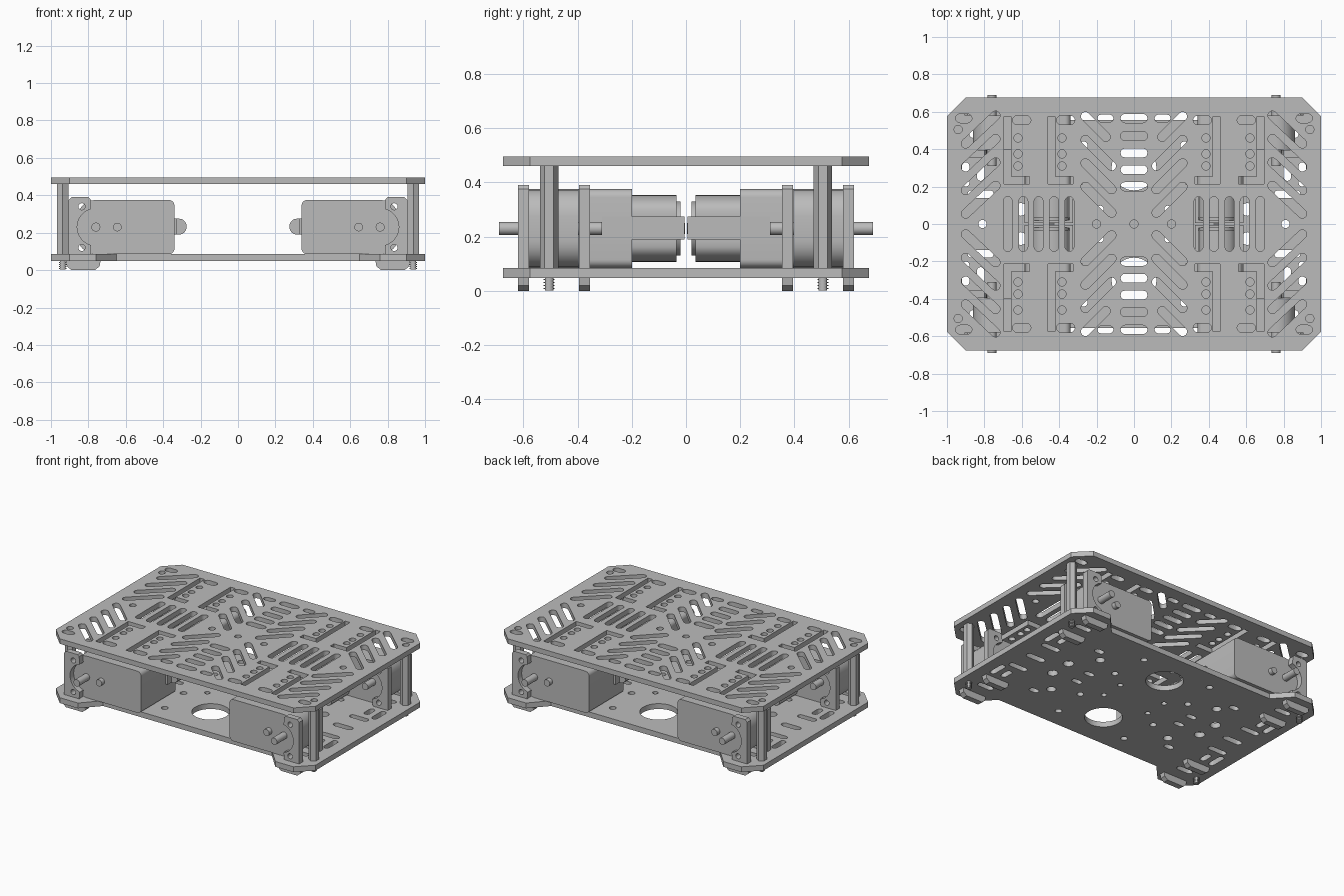
import bpy, math
from mathutils import Matrix

cube = bpy.data.objects.get("Cube")
if cube:
    bpy.data.objects.remove(cube, do_unlink=True)

grey = bpy.data.materials.new("plain_grey")
grey.use_nodes = True
COLOUR = (0.5, 0.5, 0.5, 1)
grey.diffuse_color = COLOUR
grey.node_tree.nodes["Principled BSDF"].inputs["Base Color"].default_value = COLOUR


# --- outline helpers -------------------------------------------------------
def circle(x, y, r, n=20, turn=0.0):
    return [(x + r * math.cos(math.tau * i / n + turn),
             y + r * math.sin(math.tau * i / n + turn)) for i in range(n)]


def slot(x0, y0, x1, y1, r=0.024, n=6):
    """Straight slot with round ends."""
    a = math.atan2(y1 - y0, x1 - x0)
    pts = []
    for cx, cy, start in ((x1, y1, a - math.pi / 2), (x0, y0, a + math.pi / 2)):
        pts += [(cx + r * math.cos(start + math.pi * i / n),
                 cy + r * math.sin(start + math.pi * i / n)) for i in range(n + 1)]
    return pts


def rounded(x0, x1, y0, y1, r_left, r_right, n=6):
    """Box with separate corner radii at its two ends."""
    pts = []
    for k, (x, y, r) in enumerate(((x1, y1, r_right), (x0, y1, r_left),
                                   (x0, y0, r_left), (x1, y0, r_right))):
        cx = x - r if x == x1 else x + r
        cy = y - r if y == y1 else y + r
        pts += [(cx + r * math.cos(math.pi / 2 * (k + i / n)),
                 cy + r * math.sin(math.pi / 2 * (k + i / n))) for i in range(n + 1)]
    return pts


def mirrored(loops):
    """Repeat quarter outlines in all four quadrants."""
    return [[(sx * x, sy * y) for x, y in lp]
            for lp in loops for sx in (1, -1) for sy in (1, -1)]


def flip_x(loops):
    return [[(s * x, y) for x, y in lp] for lp in loops for s in (1, -1)]


def full_outline(quarter):
    """Close a plate outline from its +x +y quarter, listed from x=0 outward."""
    right = quarter + [(x, -y) for x, y in reversed(quarter)]
    return right + [(-x, y) for x, y in reversed(right)]


def part(name, loops, lo, hi, along="z", mirror=True):
    """Extrude a filled outline with holes, from lo to hi along one axis."""
    cu = bpy.data.curves.new(name, "CURVE")
    cu.dimensions, cu.fill_mode, cu.extrude = "2D", "BOTH", (hi - lo) / 2
    for lp in loops:
        sp = cu.splines.new("POLY")
        sp.points.add(len(lp) - 1)
        for p, (x, y) in zip(sp.points, lp):
            p.co = (x, y, 0, 1)
        sp.use_cyclic_u = True
    tmp = bpy.data.objects.new(name + "_outline", cu)
    bpy.context.collection.objects.link(tmp)
    dg = bpy.context.evaluated_depsgraph_get()
    mesh = bpy.data.meshes.new_from_object(tmp.evaluated_get(dg))
    bpy.data.objects.remove(tmp, do_unlink=True)
    mid = (lo + hi) / 2
    if along == "y":
        mesh.transform(Matrix.Translation((0, mid, 0)) @ Matrix.Rotation(math.pi / 2, 4, "X"))
    else:
        mesh.transform(Matrix.Translation((0, 0, mid)))
    mesh.materials.clear()
    mesh.materials.append(grey)
    ob = bpy.data.objects.new(name, mesh)
    bpy.context.collection.objects.link(ob)
    bpy.ops.object.select_all(action="DESELECT")
    ob.select_set(True)
    bpy.context.view_layer.objects.active = ob
    bpy.ops.object.shade_smooth_by_angle(angle=math.radians(32))
    if mirror:
        m = ob.modifiers.new("four_corners", "MIRROR")
        m.use_axis = (True, True, False)
        m.use_mirror_merge = False
    return ob


# --- top plate -------------------------------------------------------------
quarter = [circle(0.94, 0.505, 0.022), slot(0.89, 0.565, 0.93, 0.565),
           slot(0.13, 0.565, 0.175, 0.565, 0.02)]
for k in range(4):
    s = 0.125 * k
    if k < 3:
        quarter.append(slot(0.12, 0.06 + s, 0.26, 0.20 + s))
    else:
        quarter.append(slot(0.15, 0.465, 0.26, 0.575))
    quarter.append(slot(0.74, 0.205 + s, 0.90, 0.055 + s))
for cx in (0.385, 0.62):
    quarter.append(slot(cx - 0.045, 0.555, cx + 0.005, 0.555))
    quarter += [circle(cx, y, 0.022) for y in (0.46, 0.375, 0.31)]
    quarter.append([(cx - 0.06, 0.215), (cx + 0.075, 0.215), (cx + 0.075, 0.575),
                    (cx + 0.038, 0.575), (cx + 0.038, 0.255), (cx - 0.06, 0.255)])
holes = mirrored(quarter)
for y in (0.2, 0.29, 0.38, 0.47, 0.565):
    holes += [slot(-0.048, s * y, 0.048, s * y) for s in (1, -1)]
holes += flip_x([slot(x, -0.122, x, 0.122) for x in (0.345, 0.427, 0.51, 0.592, 0.675)])
holes += flip_x([circle(0.2, 0, 0.022), circle(0.81, 0, 0.022)]) + [circle(0, 0, 0.022)]
top_edge = full_outline([(0.9, 0.675), (1, 0.575)])
part("top_plate", [top_edge] + holes, 0.46, 0.495, mirror=False)

# --- bottom plate, narrower between the corner feet ------------------------
quarter = [circle(0.605, 0.078, 0.034), circle(0.3, 0.17, 0.022), circle(0.18, 0.08, 0.018),
           circle(0.48, 0.24, 0.03), circle(0.27, 0.42, 0.022),
           slot(0.4, 0.06, 0.44, 0.06, 0.018), slot(0.54, 0.32, 0.57, 0.32, 0.02),
           slot(0.77, 0.16, 0.87, 0.16, 0.02), slot(0.82, 0.25, 0.82, 0.3, 0.02),
           slot(0.9, 0.22, 0.9, 0.31, 0.02), slot(0.78, 0.48, 0.86, 0.48, 0.02)]
holes = mirrored(quarter) + flip_x([slot(0.76, 0, 0.86, 0, 0.022)])
holes += [circle(0, s * 0.3, 0.12, 32) for s in (1, -1)]
bottom_edge = full_outline([(0.65, 0.555), (0.76, 0.675), (0.9, 0.675), (1, 0.575)])
part("bottom_plate", [bottom_edge] + holes, 0.048, 0.085, mirror=False)

# --- hex standoffs and their screws ----------------------------------------
part("standoffs", [circle(0.937, 0.505, 0.034, 6, math.pi / 6)], 0.085, 0.46)
part("standoff_screws", [circle(0.937, 0.505, 0.016, 12)], 0.002, 0.05)
for i in range(4):
    z = 0.006 + 0.011 * i
    part("screw_thread", [circle(0.937, 0.505, 0.02, 12)], z, z + 0.005)

# --- motor brackets: plate with a round notch for the shaft ----------------
notch = [(0.76 + 0.1 * math.cos(a), 0.23 + 0.1 * math.sin(a))
         for a in (math.pi * (0.42 - 0.84 * i / 12) for i in range(13))]
bracket = ([(0.80, 0.39), (0.79, 0.38)] + notch +
           [(0.79, 0.085), (0.79, 0.048), (0.735, 0.048), (0.74, 0.02), (0.765, 0)] +
           [(0.89, 0), (0.915, 0.02), (0.92, 0.048), (0.905, 0.06), (0.905, 0.375), (0.89, 0.39)])
bolt_holes = [circle(0.835, z, 0.018, 16) for z in (0.34, 0.12)]
for name, y in (("outer_brackets", 0.6), ("inner_brackets", 0.375)):
    part(name, [bracket] + bolt_holes, y - 0.02, y + 0.02, "y")

# --- gear motors -----------------------------------------------------------
part("gearboxes", [rounded(0.34, 0.86, 0.085, 0.375, 0.03, 0.1)], 0.396, 0.579, "y")
part("motor_housings", [rounded(0.34, 0.58, 0.085, 0.375, 0.03, 0.03)], 0.2, 0.396, "y")
can = [(max(0.35, min(0.54, x)), z) for x, z in circle(0.445, 0.23, 0.124, 32)]
part("motor_cans", [can], 0.035, 0.2, "y")
part("motor_end_caps", [circle(0.445, 0.23, 0.1, 24)], 0.02, 0.035, "y")
part("motor_spindles", [circle(0.445, 0.23, 0.02, 12)], 0.004, 0.02, "y")
part("wheel_shafts", [circle(0.76, 0.23, 0.024)], 0.31, 0.69, "y")
part("locating_pegs", [circle(0.645, 0.23, 0.023)], 0.57, 0.61, "y")

# Strap wrapped around each motor, with a rounded hook on the inner side
strap = [(0.325, 0.31), (0.325, 0.005), (0.585, 0.005), (0.585, 0.31),
         (0.565, 0.31), (0.565, 0.022), (0.345, 0.022), (0.345, 0.31)]
part("motor_straps", [strap], 0.19, 0.275)
part("strap_hooks", [rounded(0.275, 0.345, 0.19, 0.275, 0.04, 0.005)], 0.21, 0.27, "y")
